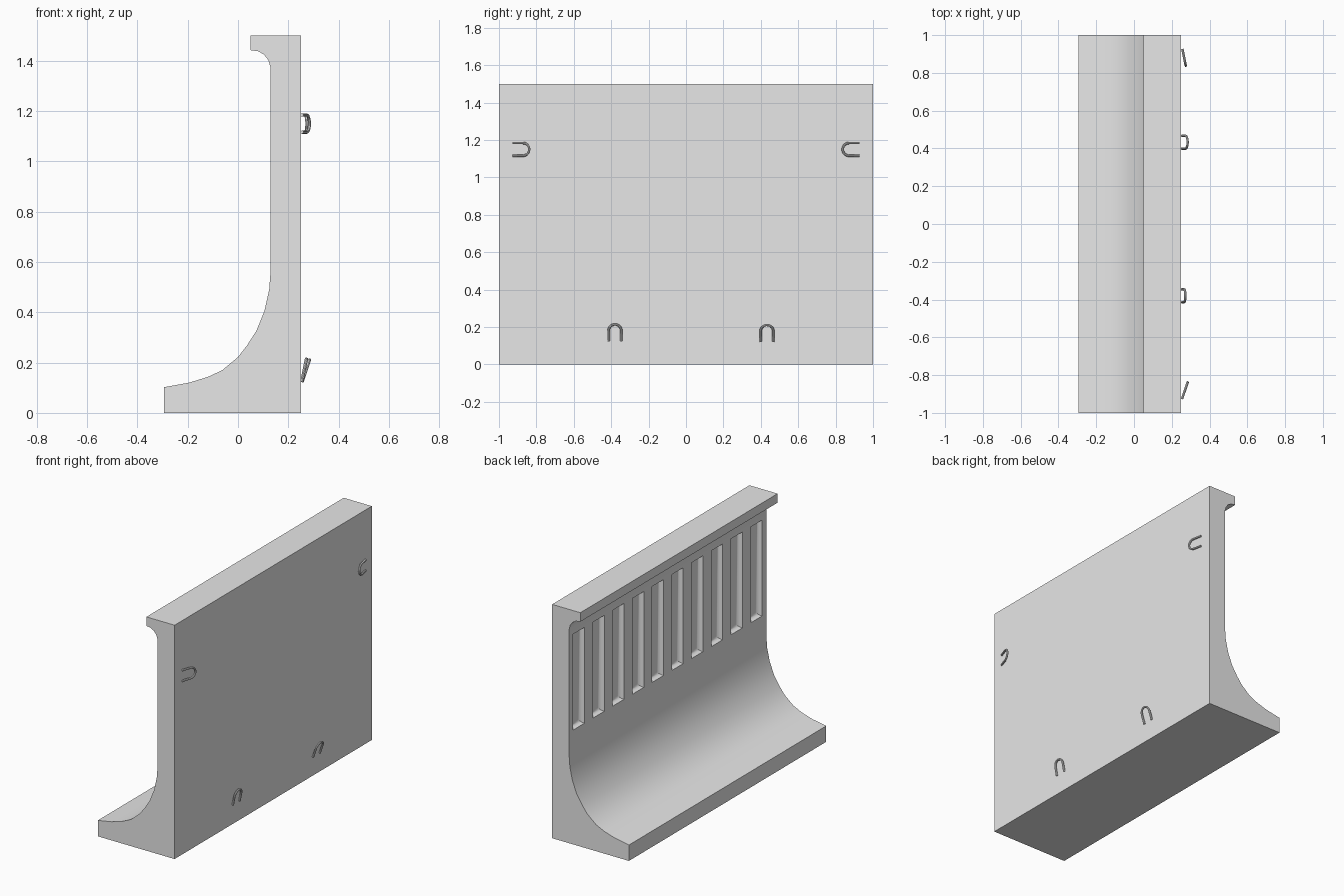
import bpy, bmesh, math
from mathutils import Vector

cube = bpy.data.objects.get("Cube")
if cube:
    bpy.data.objects.remove(cube, do_unlink=True)

# One plain grey for everything
grey = bpy.data.materials.new("concrete grey")
grey.use_nodes = True
grey.diffuse_color = (0.8, 0.8, 0.8, 1)
grey.node_tree.nodes["Principled BSDF"].inputs["Base Color"].default_value = (0.8, 0.8, 0.8, 1)


def add_object(name, data):
    ob = bpy.data.objects.new(name, data)
    bpy.context.collection.objects.link(ob)
    return ob


def activate(ob):
    bpy.ops.object.select_all(action='DESELECT')
    ob.select_set(True)
    bpy.context.view_layer.objects.active = ob


# Wall: flared foot, thin stem and coved lip, extruded along y
BACK, STEM = 0.25, 0.13
profile = [(BACK, 0), (BACK, 1.5), (0.05, 1.5), (0.05, 1.442), (0.08, 1.438),
           (0.104, 1.424), (0.121, 1.402), (STEM, 1.37), (STEM, 0.57),
           (0.124, 0.49), (0.105, 0.405), (0.073, 0.326), (0.035, 0.267),
           (0, 0.222), (-0.062, 0.17), (-0.12, 0.143), (-0.195, 0.12),
           (-0.295, 0.102), (-0.295, 0)]
bm = bmesh.new()
end = bm.faces.new([bm.verts.new((x, -1, z)) for x, z in profile])
side = bmesh.ops.extrude_face_region(bm, geom=[end])["geom"]
bmesh.ops.translate(bm, vec=(0, 2, 0), verts=[g for g in side if isinstance(g, bmesh.types.BMVert)])
bmesh.ops.recalc_face_normals(bm, faces=bm.faces)
mesh = bpy.data.meshes.new("retaining_wall")
bm.to_mesh(mesh)
bm.free()
mesh.materials.append(grey)
wall = add_object("retaining_wall", mesh)

# Ten recessed panels with rounded inner edges
WIDTH, LOW, HIGH, DEPTH = 0.115, 0.71, 1.325, 0.03
bm = bmesh.new()
for i in range(10):
    made = bmesh.ops.create_cube(bm, size=1)["verts"]
    bmesh.ops.scale(bm, vec=(2 * DEPTH, WIDTH, HIGH - LOW), verts=made)
    bmesh.ops.translate(bm, vec=(STEM, 0.9 - 0.2 * i, (LOW + HIGH) / 2), verts=made)
inner = [e for e in bm.edges if all(v.co.x > STEM for v in e.verts)]
bmesh.ops.bevel(bm, geom=inner, offset=0.025, segments=5, profile=0.5, affect='EDGES')
bmesh.ops.recalc_face_normals(bm, faces=bm.faces)
mesh = bpy.data.meshes.new("panel_cutter")
bm.to_mesh(mesh)
bm.free()
mesh.materials.append(grey)
cutter = add_object("panel_cutter", mesh)
cutter.hide_render = True

activate(wall)
cut = wall.modifiers.new("panels", 'BOOLEAN')
cut.operation = 'DIFFERENCE'
cut.solver = 'EXACT'
cut.object = cutter
bpy.ops.object.modifier_apply(modifier=cut.name)
bpy.data.objects.remove(cutter, do_unlink=True)
bpy.ops.object.shade_smooth_by_angle(angle=math.radians(30))


# Lifting loops: bent rods leaning out of the flat face
def lifting_loop(name, start, along, lean):
    """U-shaped rod whose legs leave the wall at start and run towards along."""
    start, along = Vector(start), Vector(along)
    across = along.cross(Vector((1, 0, 0)))
    radius, leg = 0.034, 0.055
    path = [(-radius, 0)]
    for k in range(13):
        a = math.pi * (1 - k / 12)
        path.append((radius * math.cos(a), leg + radius * math.sin(a)))
    path.append((radius, 0))
    curve = bpy.data.curves.new(name, 'CURVE')
    curve.dimensions = '3D'
    curve.bevel_depth = 0.0065
    curve.bevel_resolution = 2
    curve.use_fill_caps = True
    spline = curve.splines.new('POLY')
    spline.points.add(len(path) - 1)
    for point, (u, v) in zip(spline.points, path):
        out = Vector((lean * v / (leg + radius), 0, 0))
        point.co = (*(start + across * u + along * v + out), 1)
    curve.materials.append(grey)
    ob = add_object(name, curve)
    activate(ob)
    bpy.ops.object.convert(target='MESH')
    bpy.ops.object.shade_smooth_by_angle(angle=math.radians(40))


lifting_loop("lower_loop_front", (0.254, -0.38, 0.125), (0, 0, 1), 0.018)
lifting_loop("lower_loop_rear", (0.254, 0.433, 0.122), (0, 0, 1), 0.03)
lifting_loop("upper_loop_front", (0.254, -0.927, 1.15), (0, 1, 0), 0.03)
lifting_loop("upper_loop_rear", (0.256, 0.927, 1.15), (0, -1, 0), 0.018)
